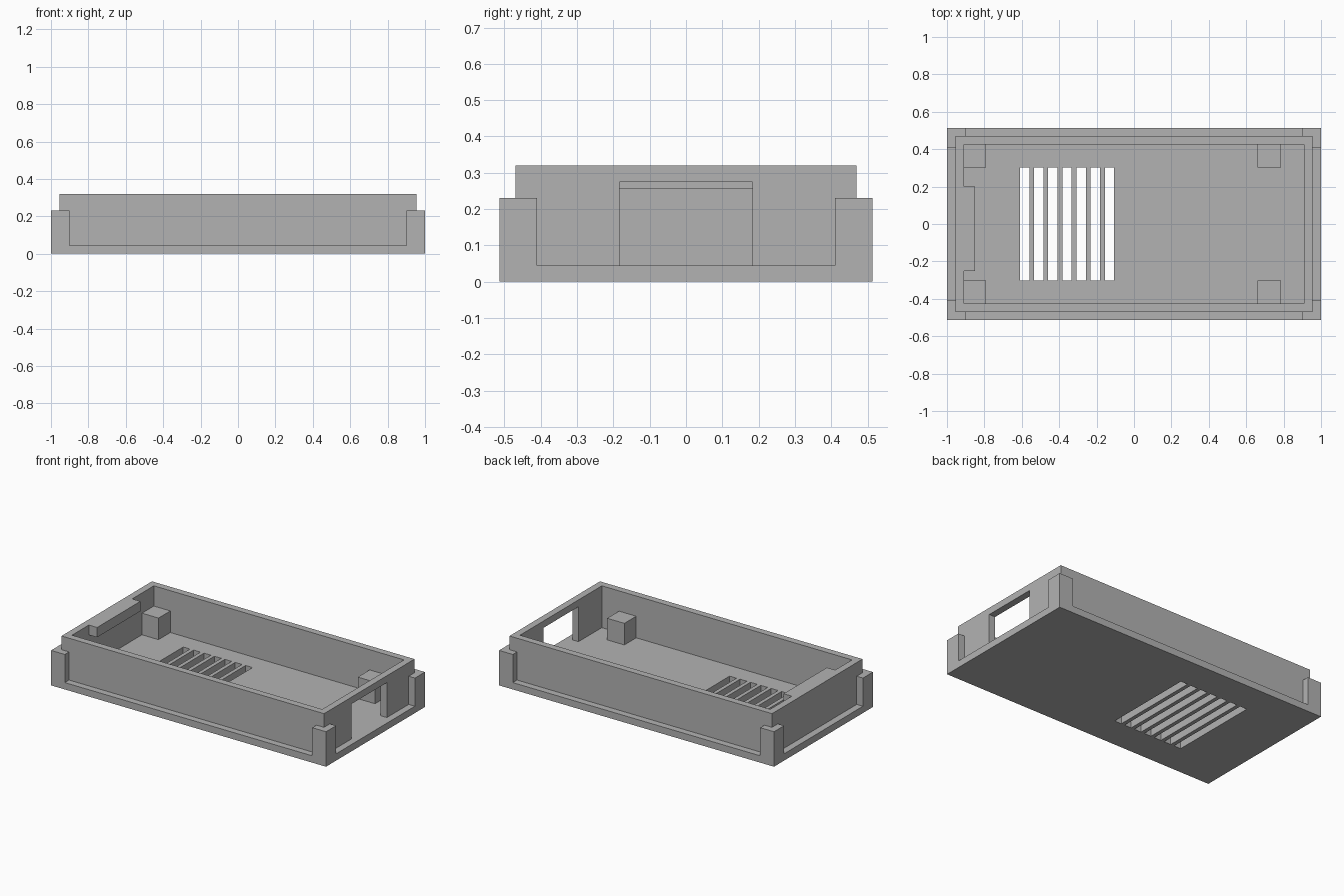
import bpy
import bmesh
from mathutils import Vector

default = bpy.data.objects.get("Cube")
if default:
    bpy.data.objects.remove(default, do_unlink=True)

grey = bpy.data.materials.new("plain grey")
grey.use_nodes = True
COLOUR = (0.45, 0.45, 0.45, 1)
grey.diffuse_color = COLOUR
grey.node_tree.nodes["Principled BSDF"].inputs["Base Color"].default_value = COLOUR

FLOOR = 0.045     # floor thickness and outer shelf height
RIM = 0.32        # top of the inner wall
WALL_X, WALL_Y = 0.955, 0.47
IN_X, IN_Y = 0.91, 0.425


def box(name, x, y, z):
    """Box spanning the given (low, high) ranges."""
    bm = bmesh.new()
    bmesh.ops.create_cube(bm, size=1)
    for v in bm.verts:
        v.co = Vector([r[0] if c < 0 else r[1] for c, r in zip(v.co, (x, y, z))])
    mesh = bpy.data.meshes.new(name)
    bm.to_mesh(mesh)
    bm.free()
    mesh.materials.append(grey)
    obj = bpy.data.objects.new(name, mesh)
    bpy.context.collection.objects.link(obj)
    return obj


def combine(target, other, operation):
    """Apply one boolean and discard the helper."""
    mod = target.modifiers.new(operation, 'BOOLEAN')
    mod.operation = operation
    mod.solver = 'EXACT'
    mod.object = other
    bpy.context.view_layer.objects.active = target
    bpy.ops.object.modifier_apply(modifier=mod.name)
    bpy.data.objects.remove(other, do_unlink=True)


def cut(target, x, y, z):
    combine(target, box("cutter", x, y, z), 'DIFFERENCE')


# Base slab with four corner posts left standing
tray = box("tray", (-1, 1), (-0.514, 0.514), (0, 0.23))
cut(tray, (-0.9, 0.9), (-0.7, 0.7), (FLOOR, 0.5))
cut(tray, (-1.2, 1.2), (-0.41, 0.41), (FLOOR, 0.5))

# Inner wall and hollow
wall = box("wall", (-WALL_X, WALL_X), (-WALL_Y, WALL_Y), (0.02, RIM))
combine(tray, wall, 'UNION')
cut(tray, (-IN_X, IN_X), (-IN_Y, IN_Y), (FLOOR, 0.5))

# Port through the end wall
cut(tray, (0.85, 1.2), (-0.183, 0.183), (FLOOR, 0.275))

# Vent slots through the floor
for i in range(7):
    start = -0.61 + i * 0.0757
    cut(tray, (start, start + 0.05), (-0.302, 0.302), (-0.1, 0.1))

# Corner standoffs
for end, x in (("left", (0.66, 0.785)), ("right", (-IN_X, -0.79))):
    box("front_" + end + "_standoff", x, (-IN_Y, -0.302), (FLOOR, 0.187))
    box("back_" + end + "_standoff", x, (0.302, IN_Y), (FLOOR, 0.187))

# Retaining ledge flush with the rim
box("retaining_ledge", (-IN_X, -0.85), (-0.25, 0.2), (0.255, RIM))
